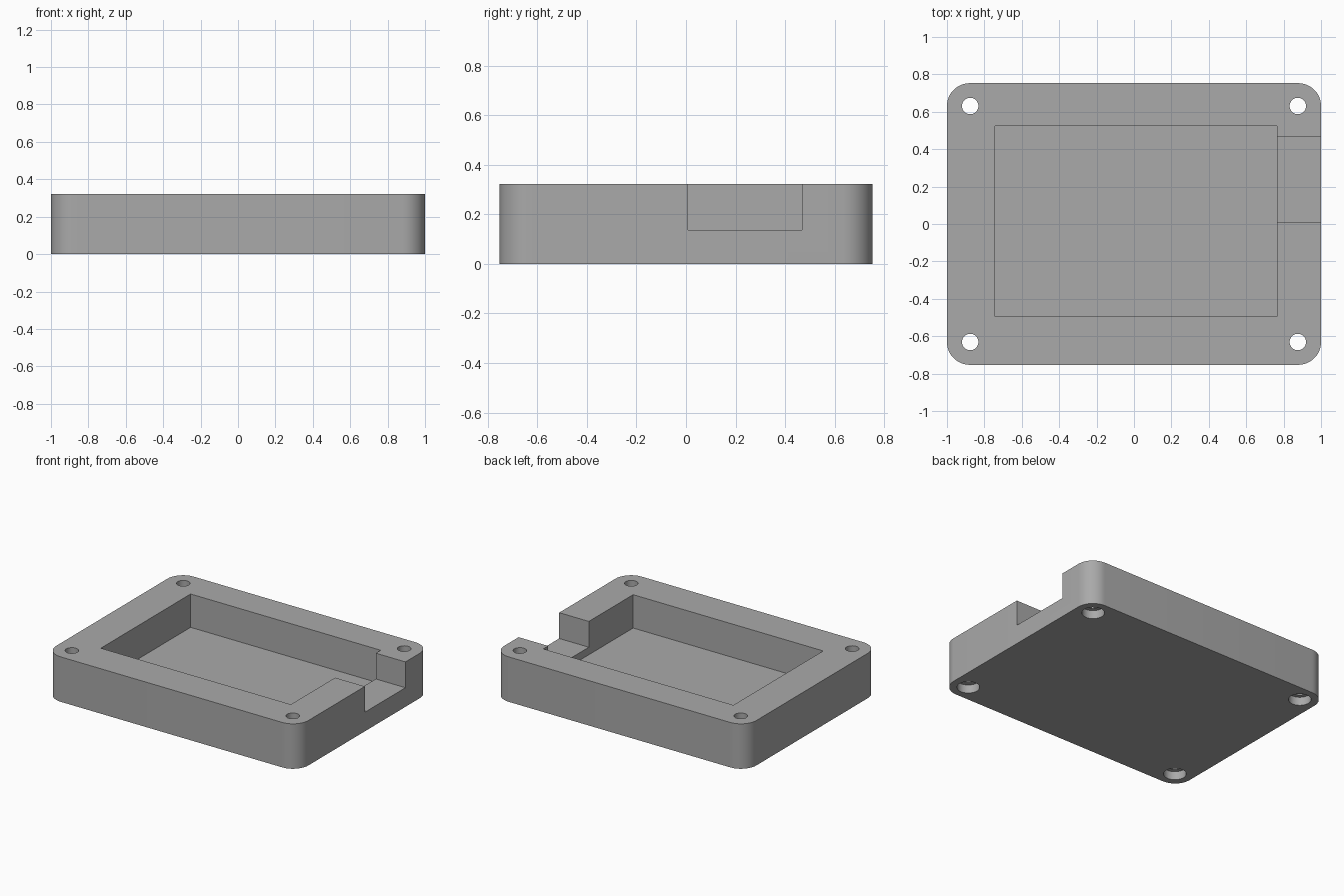
import bpy, math

if "Cube" in bpy.data.objects:
    bpy.data.objects.remove(bpy.data.objects["Cube"])

W, D, H = 2.0, 1.506, 0.322      # outer size
R = 0.122                        # corner radius
HOLE_X, HOLE_Y = 0.876, 0.631    # screw positions

grey = bpy.data.materials.new("mid grey")
grey.diffuse_color = (0.4, 0.4, 0.4, 1)
grey.use_nodes = True
grey.node_tree.nodes["Principled BSDF"].inputs["Base Color"].default_value = grey.diffuse_color


def mesh_object(name, verts, faces):
    mesh = bpy.data.meshes.new(name)
    mesh.from_pydata(verts, [], faces)
    mesh.materials.append(grey)
    obj = bpy.data.objects.new(name, mesh)
    bpy.context.collection.objects.link(obj)
    return obj


def prism(name, outline, z0, z1):
    """Extrude a counter-clockwise outline from z0 to z1."""
    n = len(outline)
    verts = [(x, y, z) for z in (z0, z1) for x, y in outline]
    faces = [tuple(reversed(range(n))), tuple(range(n, 2 * n))]
    faces += [(i, (i + 1) % n, n + (i + 1) % n, n + i) for i in range(n)]
    return mesh_object(name, verts, faces)


def box(name, x0, x1, y0, y1, z0, z1):
    return prism(name, [(x0, y0), (x1, y0), (x1, y1), (x0, y1)], z0, z1)


def arc(cx, cy, r, start, sweep, steps):
    return [(cx + r * math.cos(start + sweep * i / steps),
             cy + r * math.sin(start + sweep * i / steps)) for i in range(steps + 1)]


# Tray body with rounded vertical corners
outline = []
for k, (sx, sy) in enumerate([(1, 1), (-1, 1), (-1, -1), (1, -1)]):
    outline += arc(sx * (W / 2 - R), sy * (D / 2 - R), R, k * math.pi / 2, math.pi / 2, 12)
tray = prism("enclosure_tray", outline, 0, H)

# Pocket and side opening
cutters = [
    box("pocket_cutter", -0.742, 0.765, -0.494, 0.523, 0.083, H + 0.1),
    box("side_opening_cutter", 0.6, 1.1, 0.008, 0.468, 0.137, H + 0.1),
]

# Screw holes, each with a wider recess underneath
for sx in (-1, 1):
    for sy in (-1, 1):
        for name, r, z0, z1 in (("screw_hole_cutter", 0.044, -0.1, H + 0.1),
                                ("screw_recess_cutter", 0.074, -0.1, 0.06)):
            ring = arc(sx * HOLE_X, sy * HOLE_Y, r, 0, 2 * math.pi, 32)[:-1]
            cutters.append(prism(name, ring, z0, z1))

bpy.context.view_layer.objects.active = tray
tray.select_set(True)
for cutter in cutters:
    mod = tray.modifiers.new("cut", 'BOOLEAN')
    mod.operation = 'DIFFERENCE'
    mod.solver = 'EXACT'
    mod.object = cutter
    bpy.ops.object.modifier_apply(modifier=mod.name)
for cutter in cutters:
    bpy.data.objects.remove(cutter, do_unlink=True)

# Smooth the round walls, keep the edges sharp
bpy.ops.object.shade_smooth_by_angle(angle=math.radians(30))
